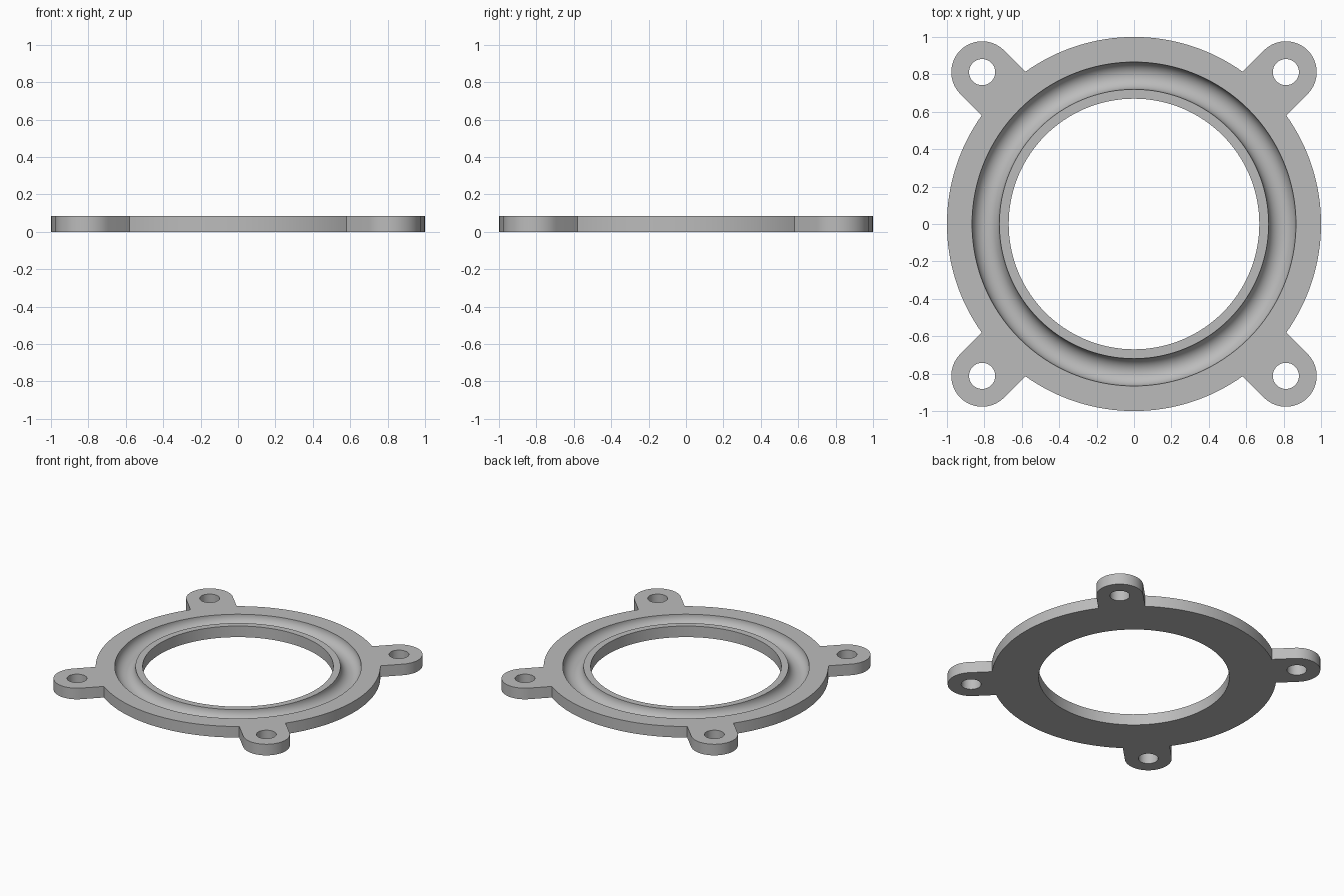
import bpy
import bmesh
from math import pi, sin, cos, asin, sqrt

cube = bpy.data.objects.get("Cube")
if cube:
    bpy.data.objects.remove(cube)

HEIGHT = 0.086
OUTER, BORE = 1.0, 0.67
GROOVE_IN, GROOVE_OUT = 0.72, 0.866
EAR_POS, EAR_R, HOLE_R = 0.812, 0.165, 0.07
SEGMENTS = 128
bm = bmesh.new()


def arc(radius, start, end, steps, cx=0.0, cy=0.0):
    return [(cx + radius * cos(start + (end - start) * i / steps),
             cy + radius * sin(start + (end - start) * i / steps))
            for i in range(steps + 1)]


def circle(radius, steps, cx=0.0, cy=0.0):
    return arc(radius, 0, 2 * pi, steps, cx, cy)[:-1]


def ring(points, z):
    return [bm.verts.new((x, y, z)) for x, y in points]


def bridge(a, b):
    for i in range(len(a)):
        j = (i + 1) % len(a)
        bm.faces.new((a[i], a[j], b[j], b[i]))


def cap(loops, up):
    edges = []
    for loop in loops:
        for i, v in enumerate(loop):
            pair = (v, loop[(i + 1) % len(loop)])
            edges.append(bm.edges.get(pair) or bm.edges.new(pair))
    bmesh.ops.triangle_fill(bm, edges=edges, use_beauty=True, normal=(0, 0, up))


# Outline: the round rim interrupted by four diagonal rounded ears
half = asin(EAR_R / OUTER)
outline, hole_shapes = [], []
for k in range(4):
    a = pi / 4 + k * pi / 2
    d = EAR_POS * sqrt(2)
    cx, cy = d * cos(a), d * sin(a)
    outline += arc(EAR_R, a - pi / 2, a + pi / 2, 28, cx, cy)
    outline += arc(OUTER, a + half, a + pi / 2 - half, 32)
    hole_shapes.append(circle(HOLE_R, 32, cx, cy))

# Outer walls and screw holes
walls = [(ring(p, 0), ring(p, HEIGHT)) for p in [outline] + hole_shapes]
for low, high in walls:
    bridge(low, high)

# Bore wall, inner lip and round-bottomed ball groove
mid, groove_r = (GROOVE_IN + GROOVE_OUT) / 2, (GROOVE_OUT - GROOVE_IN) / 2
section = [(BORE, 0), (BORE, HEIGHT)]
section += [(mid - groove_r * cos(t * pi / 20), HEIGHT - groove_r * sin(t * pi / 20))
            for t in range(21)]
rings = [ring(circle(r, SEGMENTS), z) for r, z in section]
for a, b in zip(rings, rings[1:]):
    bridge(a, b)

# Flat top and underside
cap([high for low, high in walls] + [rings[-1]], 1)
cap([low for low, high in walls] + [rings[0]], -1)
bmesh.ops.recalc_face_normals(bm, faces=bm.faces)

mesh = bpy.data.meshes.new("bearing_plate")
bm.to_mesh(mesh)
bm.free()
plate = bpy.data.objects.new("bearing_plate", mesh)
bpy.context.collection.objects.link(plate)

grey = bpy.data.materials.new("light_grey")
grey.use_nodes = True
colour = (0.5, 0.5, 0.5, 1)
grey.diffuse_color = colour
grey.node_tree.nodes["Principled BSDF"].inputs["Base Color"].default_value = colour
mesh.materials.append(grey)

bpy.context.view_layer.objects.active = plate
plate.select_set(True)
bpy.ops.object.shade_smooth_by_angle(angle=pi / 6)
